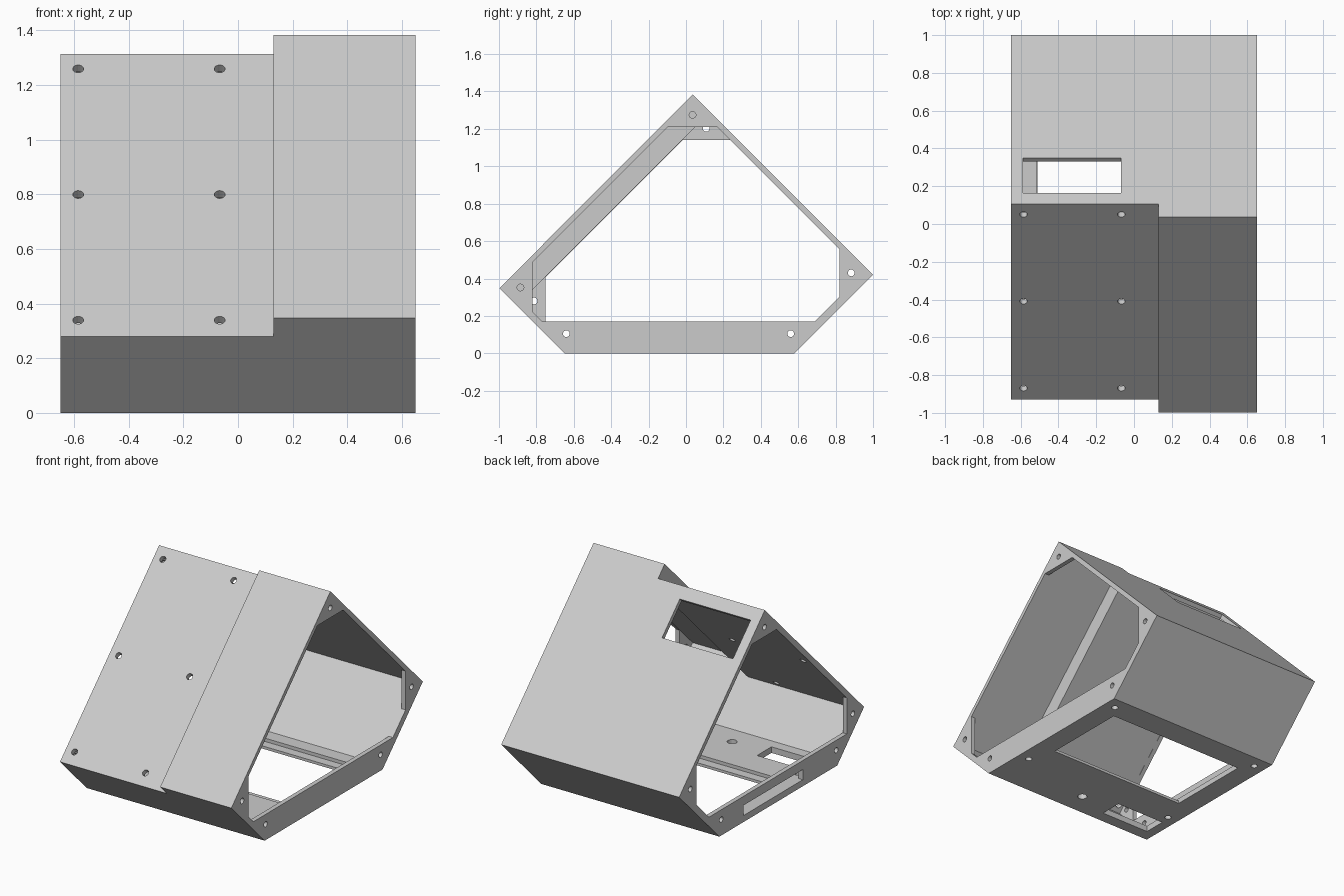
import bpy, math
from mathutils import Vector

if "Cube" in bpy.data.objects:
    bpy.data.objects.remove(bpy.data.objects["Cube"])

grey = bpy.data.materials.new("light_grey")
grey.diffuse_color = (0.6, 0.6, 0.6, 1)
grey.use_nodes = True
grey.node_tree.nodes["Principled BSDF"].inputs["Base Color"].default_value = grey.diffuse_color


def prism(name, profile, x0, x1):
    """Extrude a (y, z) profile from x0 to x1."""
    n = len(profile)
    verts = [(x, y, z) for x in (x0, x1) for y, z in profile]
    faces = [tuple(range(n))[::-1], tuple(range(n, 2 * n))]
    faces += [(i, (i + 1) % n, n + (i + 1) % n, n + i) for i in range(n)]
    me = bpy.data.meshes.new(name)
    me.from_pydata(verts, [], faces)
    ob = bpy.data.objects.new(name, me)
    bpy.context.collection.objects.link(ob)
    bpy.context.view_layer.objects.active = ob
    ob.select_set(True)
    bpy.ops.object.mode_set(mode='EDIT')
    bpy.ops.mesh.select_all(action='SELECT')
    bpy.ops.mesh.normals_make_consistent(inside=False)
    bpy.ops.object.mode_set(mode='OBJECT')
    ob.select_set(False)
    return ob


def cut(target, cutter):
    """Subtract a cutter from the target and remove it."""
    cutter.hide_render = True
    bpy.context.view_layer.objects.active = target
    mod = target.modifiers.new("cut", 'BOOLEAN')
    mod.operation, mod.solver, mod.object = 'DIFFERENCE', 'EXACT', cutter
    bpy.ops.object.modifier_apply(modifier=mod.name)
    bpy.data.objects.remove(cutter, do_unlink=True)


def drill(center, axis, r, depth=0.14):
    """Drill a round hole through one wall of the housing."""
    rot = Vector(axis).to_track_quat('Z', 'Y').to_euler()
    bpy.ops.mesh.primitive_cylinder_add(vertices=20, radius=r, depth=depth,
                                        location=center, rotation=rot)
    cut(housing, bpy.context.object)


def rect(y0, y1, z0, z1):
    return [(y0, z0), (y1, z0), (y1, z1), (y0, z1)]


def above_slope(c):
    """Block profile covering everything in front of the slope z = y + c."""
    return [(-1.5, c - 1.5), (0.5, c + 0.5), (-0.1, c + 1.1), (-2.1, c - 0.9)]


# Housing: five-sided prism with a recessed front on the left part
housing = prism("housing", [(-0.65, 0), (0.58, 0), (1, 0.42), (0.036, 1.384), (-0.998, 0.348)],
                -0.65, 0.65)
housing.data.materials.append(grey)
cut(housing, prism("front_recess", above_slope(1.209), -0.9, 0.13))

# Hollow interior, shallower on the left so that a step wall remains
FLOOR = 0.04
cavity = prism("cavity", [(-0.6 - FLOOR, FLOOR), (0.52 + FLOOR, FLOOR), (0.95, 0.43),
                          (0.035, 1.345), (-0.955, 0.355)], -0.62, 0.62)
cut(cavity, prism("cavity_step", above_slope(1.16), -0.9, 0.165))
cut(housing, cavity)

# Openings in the two end flanges
rear = [(0.688, 0.17), (0.82, 0.302), (0.82, 0.558)]
cut(housing, prism("right_opening", [(-0.768, 0.17)] + rear +
                   [(0.168, 1.21), (-0.098, 1.21), (-0.82, 0.488), (-0.82, 0.222)], 0.55, 0.8))
cut(housing, prism("left_opening", [(-0.75, 0.17)] + rear +
                   [(0.238, 1.14), (-0.018, 1.14), (-0.75, 0.408)], -0.8, -0.55))

# Slot low in the left flange
cut(housing, prism("flange_slot", rect(-0.29, 0.33, FLOOR + 0.003, 0.11), -0.8, -0.59))

# Floor windows, the large one with a shallow rebate along its long edges
cut(housing, prism("floor_rebate", rect(-0.23, 0.47, 0.018, 0.1), -0.515, 0.515))
cut(housing, prism("floor_window", rect(-0.17, 0.41, -0.1, 0.09), -0.51, 0.51))
cut(housing, prism("small_floor_window", rect(-0.57, -0.42, -0.1, 0.1), -0.585, -0.225))

# Window in the sloping back, cut square to the wall
d = 0.06
cut(housing, prism("back_window", [(0.165 - d, 1.255 - d), (0.165 + d, 1.255 + d),
                                   (0.35 + d, 1.07 + d), (0.35 - d, 1.07 - d)], -0.588, -0.07))

# Screw holes in the recessed front
for x in (-0.585, -0.067):
    for z in (0.34, 0.80, 1.26):
        drill((x, z - 1.21, z), (0, -1, 1), 0.02, 0.12)

# Screw holes in the end flanges
shared = [(-0.64, 0.105), (0.56, 0.105), (0.883, 0.43)]
for side, extra in ((0.65, [(0.035, 1.275), (-0.885, 0.352)]),
                    (-0.65, [(0.108, 1.203), (-0.813, 0.28)])):
    for y, z in shared + extra:
        drill((side, y, z), (1, 0, 0), 0.018)

# Floor screw holes and cable hole
for x in (-0.573, 0.573):
    for y in (-0.35, 0.495):
        drill((x, y, 0), (0, 0, 1), 0.021)
drill((0.01, -0.495, 0), (0, 0, 1), 0.03)

for p in housing.data.polygons:
    p.use_smooth = False
    p.material_index = 0
